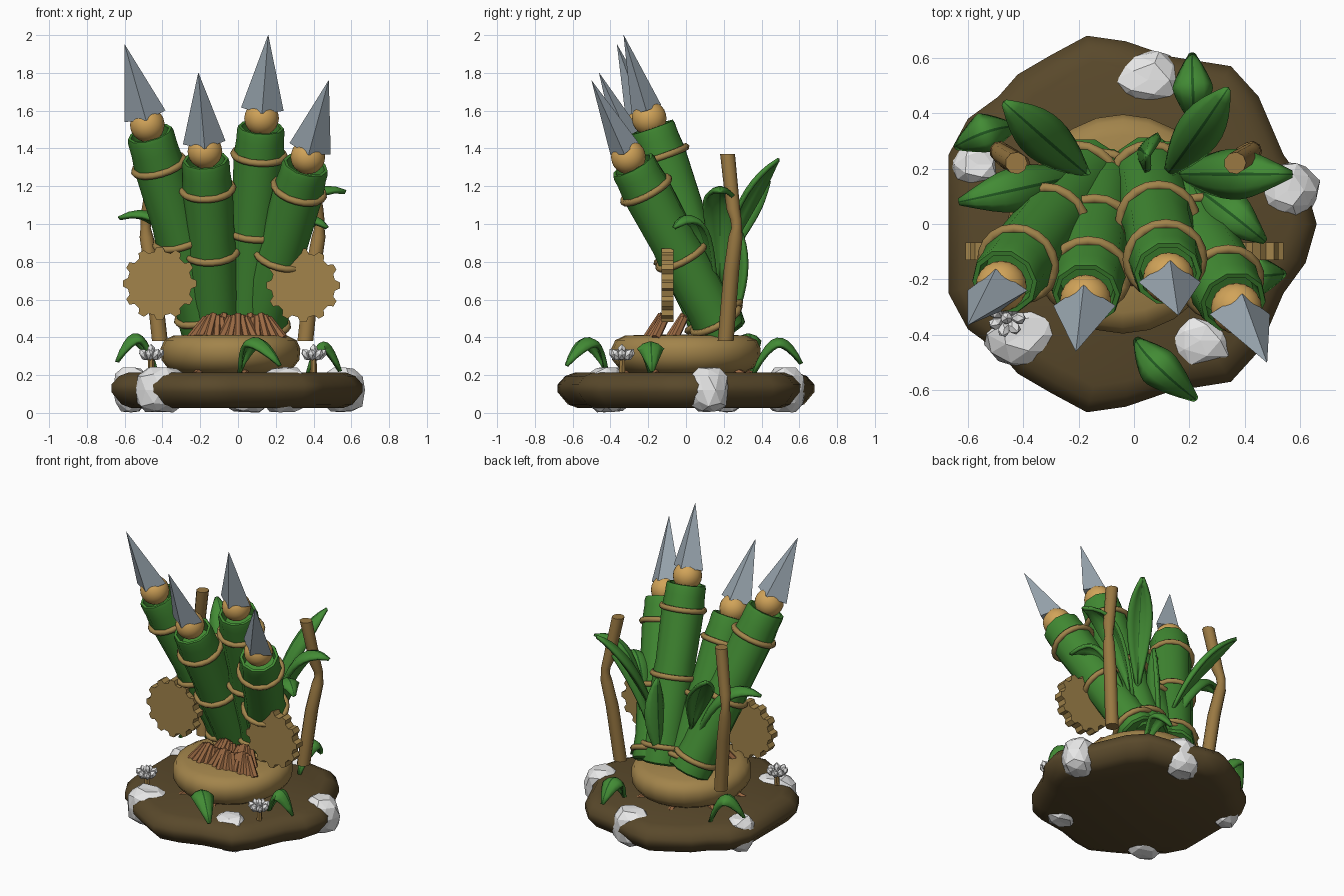
import bpy, bmesh, math, random
from mathutils import Vector, Matrix

random.seed(4)
if "Cube" in bpy.data.objects:
    bpy.data.objects.remove(bpy.data.objects["Cube"])


def material(name, *rgb):
    m = bpy.data.materials.new(name)
    m.use_nodes = True
    m.diffuse_color = (*rgb, 1)
    m.node_tree.nodes["Principled BSDF"].inputs["Base Color"].default_value = (*rgb, 1)
    return m


SOIL = material("soil brown", .1, .066, .024)
SNOW = material("snow white", .82, .82, .82)
TAN = material("rope tan", .36, .23, .07)
GREEN = material("bamboo green", .052, .25, .032)
LEAF = material("leaf green", .055, .26, .035)
VEIN = material("vein green", .015, .1, .015)
ORANGE = material("ball ochre", .64, .37, .1)
STEEL = material("steel grey", .32, .38, .43)
POLE = material("pole wood", .32, .19, .055)
STICK = material("stick brown", .32, .14, .055)


def finish(name, bm, mats, smooth=True, angle=40):
    bmesh.ops.recalc_face_normals(bm, faces=bm.faces)
    me = bpy.data.meshes.new(name)
    bm.to_mesh(me)
    bm.free()
    ob = bpy.data.objects.new(name, me)
    bpy.context.collection.objects.link(ob)
    for m in mats:
        me.materials.append(m)
    if smooth:
        bpy.ops.object.select_all(action='DESELECT')
        ob.select_set(True)
        bpy.context.view_layer.objects.active = ob
        bpy.ops.object.shade_smooth_by_angle(angle=math.radians(angle))
    return ob


def loft(name, loops, mat, smooth=True, angle=40):
    """Skin a stack of closed point loops and cap both ends."""
    bm = bmesh.new()
    rings = [[bm.verts.new(p) for p in loop] for loop in loops]
    for a, b in zip(rings, rings[1:]):
        for i in range(len(a)):
            j = (i + 1) % len(a)
            bm.faces.new((a[i], a[j], b[j], b[i]))
    bm.faces.new(rings[0])
    bm.faces.new(rings[-1])
    return finish(name, bm, [mat], smooth, angle)


def circle(r, z, n, sy=1.0):
    return [Vector((r * math.cos(math.tau * i / n), sy * r * math.sin(math.tau * i / n), z))
            for i in range(n)]


def lathe(name, profile, n, mat, mtx=Matrix(), sy=1.0, smooth=True):
    return loft(name, [[mtx @ p for p in circle(r, z, n, sy)] for r, z in profile], mat, smooth)


def frame(origin, direction):
    """Matrix with local z along the direction and local x kept level."""
    z = direction.normalized()
    x = Vector((0, 1, 0)).cross(z).normalized()
    m = Matrix((x, z.cross(x), z)).transposed().to_4x4()
    m.translation = origin
    return m


def rod(name, a, b, r, mat, n=6):
    a, b = Vector(a), Vector(b)
    return lathe(name, [(r, 0), (r * .9, (b - a).length)], n, mat, frame(a, b - a))


def ball(name, mtx, mat, smooth, level=2):
    bm = bmesh.new()
    bmesh.ops.create_icosphere(bm, subdivisions=level, radius=1)
    bm.transform(mtx)
    return finish(name, bm, [mat], smooth, 60)


def rock(name, x, y, rx, ry):
    """Faceted boulder with flattened top and bottom."""
    bm = bmesh.new()
    bmesh.ops.create_icosphere(bm, subdivisions=2, radius=1)
    for v in bm.verts:
        v.co *= random.uniform(.9, 1.08)
        v.co.z = max(-1, min(1, v.co.z * 1.35)) * random.uniform(.92, 1)
    bm.transform(Matrix.Translation((x, y, .122)) @ Matrix.Diagonal((rx, ry, .12, 1)))
    finish(name, bm, [SNOW], False)


def leaf(name, base, ctrl, tip, half, steps=10):
    """Arched leaf blade with drooping edges and a dark midrib."""
    a, c, b = Vector(base), Vector(ctrl), Vector(tip)
    flat = Vector((b.x - a.x, b.y - a.y, 0)).normalized()
    side = Vector((-flat.y, flat.x, 0))
    bm = bmesh.new()
    rows = []
    for i in range(steps + 1):
        t = i / steps
        p = a * (1 - t) ** 2 + c * 2 * t * (1 - t) + b * t * t
        tangent = ((c - a) * (1 - t) + (b - c) * t).normalized()
        up = side.cross(tangent) * -1
        w = half * max(.04, math.sin(math.pi * t ** 1.1)) ** .8
        rows.append([bm.verts.new(p + side * w * u - up * w * .55 * u * u)
                     for u in (-1, -.55, -.05, .05, .55, 1)])
    for p, q in zip(rows, rows[1:]):
        for k in range(5):
            f = bm.faces.new((p[k], p[k + 1], q[k + 1], q[k]))
            f.material_index = int(k == 2)
    ob = finish(name, bm, [LEAF, VEIN], True, 50)
    mod = ob.modifiers.new("thickness", 'SOLIDIFY')
    mod.thickness, mod.offset = .022, 0
    return ob


# Soil island: half outline mirrored front to back
half = [(-.67, 0), (-.67, .25), (-.6, .38), (-.49, .46), (-.42, .54), (-.3, .61), (-.17, .68),
        (-.03, .66), (.13, .605), (.35, .57), (.45, .46), (.54, .25), (.62, .14), (.66, 0)]
outline = half + [(x, -y) for x, y in half[-2:0:-1]]
loft("soil_base", [[(x * s, y * s, z) for x, y in outline] for s, z in
                   ((.84, .025), (.92, .045), (1, .11), (1, .15), (.94, .195), (.86, .215))],
     SOIL, True, 50)

# Snowy rocks sunk through the island rim
for i, spot in enumerate([(.05, .52, .14, .115), (-.565, .215, .095, .095),
                          (.555, .12, .115, .11), (-.405, -.4, .15, .12),
                          (.24, -.42, .135, .105)], 1):
    rock(f"snow_rock_{i}", *spot)

# Round cushion under the bamboo
lathe("cushion_disc", [(.28, .205), (.33, .235), (.365, .28), (.37, .34), (.35, .385),
                       (.3, .41), (.1, .415)], 24, TAN, Matrix.Translation((-.04, 0, 0)), 1.07)

# Bamboo launchers: foot, ball centre, spear tip, ring heights
launchers = [((-.165, .19, .43), (-.48, -.225, 1.525), (-.6, -.365, 1.95), (.52, .92, 1.31)),
             ((-.11, .16, .43), (-.175, -.275, 1.385), (-.21, -.46, 1.8), (.49, .85, 1.185)),
             ((.05, .195, .43), (.125, -.195, 1.56), (.16, -.33, 2.0), (.54, .96, 1.365)),
             ((.115, .19, .43), (.37, -.305, 1.355), (.48, -.5, 1.76), (.49, .83, 1.18))]
for i, (foot, centre, tip, heights) in enumerate(launchers, 1):
    foot, centre, tip = Vector(foot), Vector(centre), Vector(tip)
    d = (centre - foot).normalized()
    m = frame(foot, d)
    length = (centre - foot).length - .05
    spots = [(z - foot.z) / d.z for z in heights]
    profile = [(.12, 0), (.134, .012)]
    for s in spots:
        profile += [(.134, s), (.126, s + .09)]
    profile += [(.126, length - .02), (.121, length), (.104, length), (.098, length - .09)]
    lathe(f"bamboo_tube_{i}", profile, 10, GREEN, m)
    for k, s in enumerate(spots):
        bm = bmesh.new()
        hoop = []
        for j in range(20):
            a = math.tau * j / 20
            out = Vector((math.cos(a), math.sin(a), 0))
            hoop.append([bm.verts.new(m @ (out * (.135 + .019 * math.cos(b))
                                           + Vector((0, 0, s + .019 * math.sin(b)))))
                         for b in (math.tau * q / 6 for q in range(6))])
        for j in range(20):
            p, q = hoop[j], hoop[(j + 1) % 20]
            for n in range(6):
                bm.faces.new((p[n], p[(n + 1) % 6], q[(n + 1) % 6], q[n]))
        finish(f"rope_ring_{i}_{k + 1}", bm, [TAN], True, 70)
    ball(f"spear_ball_{i}", Matrix.Translation(centre) @ Matrix.Scale(.092, 4), ORANGE, True, 3)
    point = tip - centre
    base = centre + point.normalized() * .05
    lathe(f"spear_head_{i}", [(.113, 0), (.001, (tip - base).length)], 4, STEEL,
          frame(base, point), .72, False)

# Toothed wheels at both sides
for name, x, z in (("right_gear", -.415, .685), ("left_gear", .345, .675)):
    teeth = []
    for k in range(12):
        for off, r in ((-.32, .17), (-.16, .195), (.16, .195), (.32, .17)):
            a = math.tau * (k + off) / 12
            teeth.append((x + r * math.cos(a), z + r * math.sin(a)))
    loft(name, [[(px, y, pz) for px, pz in teeth] for y in (-.13, -.067)], TAN, False)

# Bent poles behind, mirrored about the cushion axis
for name, s in (("right_pole", -1), ("left_pole", 1)):
    loops = []
    for x, y, z, r in ((.385, .21, .38, .043), (.425, .24, .75, .042), (.455, .262, .93, .038),
                       (.46, .268, .98, .028), (.458, .265, 1.02, .03), (.445, .25, 1.08, .037),
                       (.395, .22, 1.37, .04)):
        loops.append([p + Vector((s * x - .03, y, 0)) for p in circle(r, z, 9)])
    loft(name, loops, POLE, True, 50)

# Long leaves fanning out behind the tubes
for i, (base, ctrl, tip, w) in enumerate([
        ((-.17, .18, .72), (-.28, .27, 1.14), (-.47, .44, 1.22), .08),
        ((.12, .18, .75), (.2, .28, 1.22), (.34, .49, 1.34), .075),
        ((.16, .18, .65), (.28, .18, 1.3), (.57, .18, 1.17), .085),
        ((.18, .16, .6), (.3, .08, 1.2), (.47, -.06, .98), .075),
        ((-.18, .18, .6), (-.35, .14, 1.19), (-.63, .08, 1.03), .075),
        ((.02, .26, .5), (.03, .28, .8), (.05, .25, 1.04), .07)], 1):
    leaf(f"long_leaf_{i}", base, ctrl, tip, w)

# Small drooping leaves on the soil
for i, (base, ctrl, tip) in enumerate([
        ((.01, -.42, .21), (.05, -.5, .55), (.22, -.63, .25)),
        ((.22, .36, .21), (.21, .48, .54), (.21, .61, .26)),
        ((-.43, .35, .21), (-.53, .35, .58), (-.64, .28, .27)),
        ((.37, -.19, .21), (.45, -.19, .52), (.54, -.18, .22))], 1):
    leaf(f"ground_leaf_{i}", base, ctrl, tip, .066)

# Kindling bundles stacked on the cushion, in a front and a rear row
for b, (x, y) in enumerate([(-.16, -.17), (0, -.18), (.15, -.16), (-.09, -.06), (.08, -.06)], 1):
    for k in range(5):
        u = (k - 2) / 2
        rod(f"kindling_{b}_{k + 1}", (x + u * .09, y - .03 + .03 * abs(u), .395),
            (x * .8 + u * .04, y + .05, .52 - .02 * abs(u)), .024, STICK)

# Short twigs poking out under the cushion
for k in range(8):
    a = math.tau * (k + .3) / 8
    c, s = math.cos(a), math.sin(a)
    rod(f"twig_{k + 1}", (.36 * c - .04, .36 * s, .2), (.24 * c - .04, .24 * s, .25), .02, STICK)

# White blossoms on short stems
for name, x, y in (("right_blossom", -.46, -.34), ("left_blossom", .4, -.34)):
    rod(name + "_stem", (x, y, .2), (x, y + .005, .3), .018, POLE)
    for k in range(8):
        a = math.tau * k / 7
        reach = .042 if k < 7 else 0
        at = Vector((x + reach * math.cos(a), y + reach * math.sin(a), .308 if k < 7 else .328))
        out = Vector((math.cos(a) * .8, math.sin(a) * .8, 1)) if k < 7 else Vector((0, 0, 1))
        ball(f"{name}_petal_{k + 1}", frame(at, out) @ Matrix.Diagonal((.024, .024, .038, 1)),
             SNOW, False, 1)
